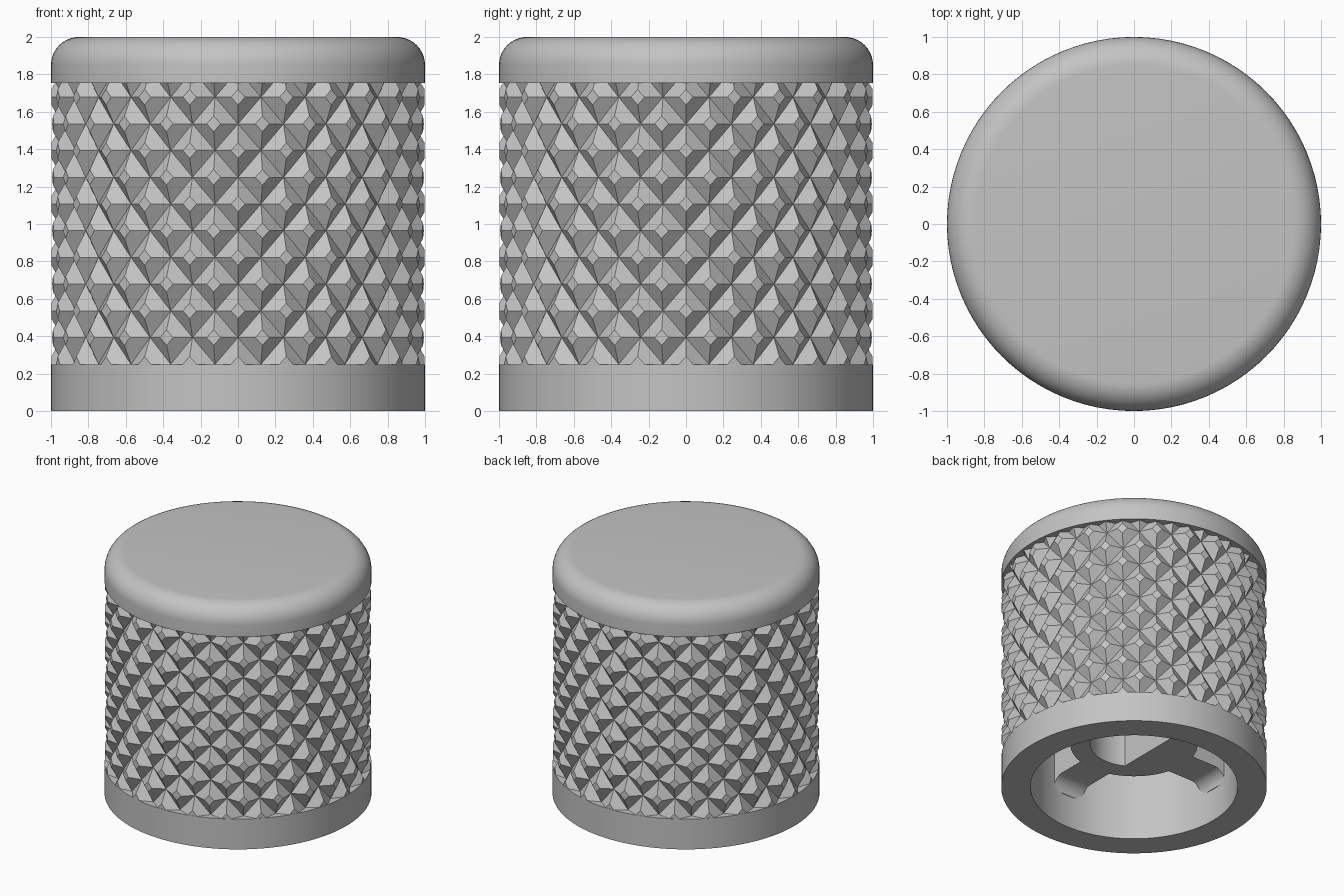
import bpy, bmesh
from math import sin, cos, pi, asin
from mathutils import Matrix

old = bpy.data.objects.get("Cube")
if old:
    bpy.data.objects.remove(old, do_unlink=True)

grey = bpy.data.materials.new("plain grey")
grey.use_nodes = True
colour = (0.55, 0.55, 0.55, 1)
grey.diffuse_color = colour
grey.node_tree.nodes["Principled BSDF"].inputs["Base Color"].default_value = colour

BAND_LOW, BAND_HIGH = 0.25, 1.755   # knurled zone
CAVITY, CEILING = 0.78, 1.7         # underside recess
VALLEY, PEAK = 0.94, 0.998          # knurl depth
HUB, HUB_BOTTOM = 0.48, 0.37        # shaft socket


def add_object(name, bm, smooth=False):
    mesh = bpy.data.meshes.new(name)
    bm.to_mesh(mesh)
    bm.free()
    mesh.materials.append(grey)
    obj = bpy.data.objects.new(name, mesh)
    bpy.context.collection.objects.link(obj)
    if smooth:
        bpy.ops.object.select_all(action='DESELECT')
        obj.select_set(True)
        bpy.context.view_layer.objects.active = obj
        bpy.ops.object.shade_smooth_by_angle(angle=pi / 6)


# Body: one turned profile for the recess, rims, core and rounded cap
def make_body():
    fillet, core = 0.15, VALLEY - 0.012
    profile = [(0, CEILING), (CAVITY, CEILING), (CAVITY, 0), (1, 0),
               (1, BAND_LOW), (core, BAND_LOW), (core, BAND_HIGH), (1, BAND_HIGH)]
    for i in range(11):
        a = pi / 2 * i / 10
        profile.append((1 - fillet + fillet * cos(a), 2 - fillet + fillet * sin(a)))
    profile.append((0, 2))
    bm = bmesh.new()
    verts = [bm.verts.new((r, 0, z)) for r, z in profile]
    edges = [bm.edges.new(pair) for pair in zip(verts, verts[1:])]
    bmesh.ops.spin(bm, geom=verts + edges, cent=(0, 0, 0), axis=(0, 0, 1),
                   angle=2 * pi, steps=96)
    bmesh.ops.remove_doubles(bm, verts=bm.verts, dist=0.0001)
    bmesh.ops.recalc_face_normals(bm, faces=bm.faces)
    add_object("knob_body", bm, smooth=True)


# Grip: staggered rows of truncated diamond pyramids around the core
def make_grip():
    count, flat = 24, 0.29
    half_angle, half_height = pi / count, 0.1428
    corners = [(1, 0), (0, 1), (-1, 0), (0, -1)]
    bm = bmesh.new()

    def ring(angle, z, radius, scale):
        points = []
        for u, v in corners:
            a = angle + u * half_angle * scale
            points.append(bm.verts.new((radius * cos(a), radius * sin(a),
                                        z + v * half_height * scale)))
        return points

    for row in range(12):
        z = BAND_LOW + row * half_height
        for k in range(count):
            angle = (2 * k + row % 2) * half_angle
            base = ring(angle, z, VALLEY, 1)
            top = ring(angle, z, PEAK, flat)
            bm.faces.new(top)
            for i in range(4):
                j = (i + 1) % 4
                bm.faces.new((base[i], base[j], top[j], top[i]))
    bmesh.ops.remove_doubles(bm, verts=bm.verts, dist=0.0005)
    for height, side in ((BAND_LOW, -1), (BAND_HIGH, 1)):
        bmesh.ops.bisect_plane(bm, geom=bm.verts[:] + bm.edges[:] + bm.faces[:],
                               plane_co=(0, 0, height), plane_no=(0, 0, side),
                               clear_outer=True)
    add_object("knurled_grip", bm)


# Shaft hub: round post with a D-shaped bore, its flat towards -x
def make_hub():
    bore, flat = 0.33, 0.155
    outline = [(HUB * cos(pi * i / 32), HUB * sin(pi * i / 32)) for i in range(64)]
    sweep = pi / 2 + asin(flat / bore)
    d_hole = [(bore * cos(sweep * i / 20), bore * sin(sweep * i / 20))
              for i in range(-20, 21)]

    curve = bpy.data.curves.new("hub_outline", 'CURVE')
    curve.dimensions = '2D'
    curve.fill_mode = 'BOTH'
    curve.extrude = (CEILING - HUB_BOTTOM) / 2
    for points in (outline, d_hole):
        spline = curve.splines.new('POLY')
        spline.points.add(len(points) - 1)
        for p, (x, y) in zip(spline.points, points):
            p.co = (x, y, 0, 1)
        spline.use_cyclic_u = True
    helper = bpy.data.objects.new("hub_outline", curve)
    bpy.context.collection.objects.link(helper)
    graph = bpy.context.evaluated_depsgraph_get()
    mesh = bpy.data.meshes.new_from_object(helper.evaluated_get(graph))
    bpy.data.objects.remove(helper, do_unlink=True)
    bm = bmesh.new()
    bm.from_mesh(mesh)
    bpy.data.meshes.remove(mesh)
    bmesh.ops.remove_doubles(bm, verts=bm.verts, dist=0.0001)
    bmesh.ops.translate(bm, verts=bm.verts, vec=(0, 0, (CEILING + HUB_BOTTOM) / 2))
    bmesh.ops.recalc_face_normals(bm, faces=bm.faces)
    add_object("shaft_hub", bm, smooth=True)


# Ribs: four webs from hub to wall, curving down where they meet the wall
def make_ribs():
    half, fillet, start = 0.14, 0.1, 0.455
    reach = CAVITY - 0.005
    profile = [(start, CEILING), (start, HUB_BOTTOM)]
    for i in range(9):
        a = pi / 2 * i / 8
        profile.append((reach - fillet + fillet * sin(a),
                        HUB_BOTTOM - fillet + fillet * cos(a)))
    profile += [(CAVITY + 0.01, HUB_BOTTOM - fillet), (CAVITY + 0.01, CEILING)]
    bm = bmesh.new()
    for q in range(4):
        face = bm.faces.new([bm.verts.new((u, -half, z)) for u, z in profile])
        grown = bmesh.ops.extrude_face_region(bm, geom=[face], use_keep_orig=True)
        moved = [g for g in grown["geom"] if isinstance(g, bmesh.types.BMVert)]
        bmesh.ops.translate(bm, verts=moved, vec=(0, 2 * half, 0))
        bmesh.ops.rotate(bm, verts=list(face.verts) + moved, cent=(0, 0, 0),
                         matrix=Matrix.Rotation(q * pi / 2, 3, 'Z'))
    bmesh.ops.recalc_face_normals(bm, faces=bm.faces)
    add_object("hub_ribs", bm, smooth=True)


make_body()
make_grip()
make_hub()
make_ribs()
